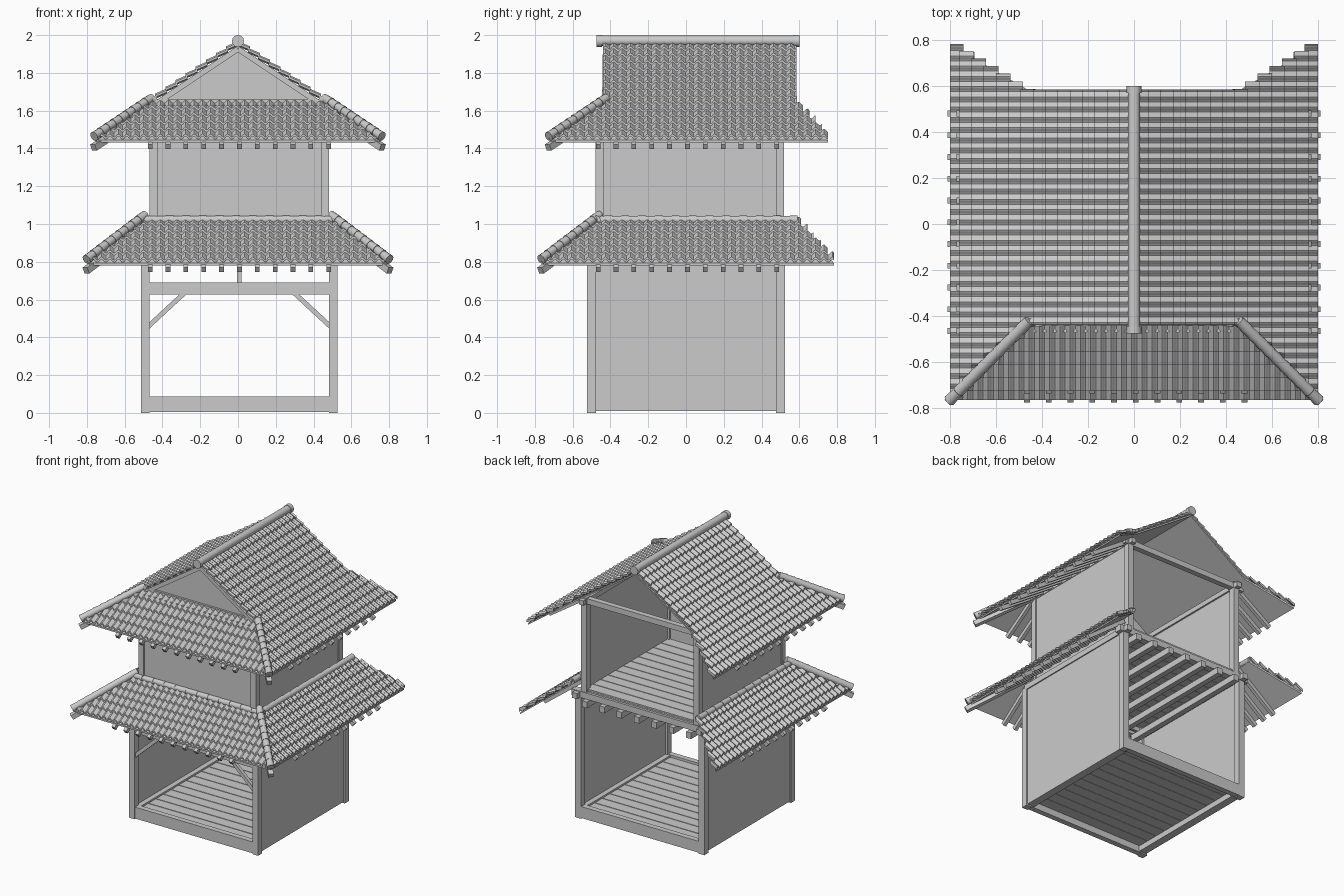
import bpy, bmesh, math
from mathutils import Vector, Matrix

if "Cube" in bpy.data.objects:
    bpy.data.objects.remove(bpy.data.objects["Cube"])

CX = 0.007          # walls sit slightly off the roof axis
HIP = 0.035         # front slopes are this much nearer than side slopes
TW = 0.0445         # tile width


class Part:
    """Collects closed solids into one named mesh object."""
    def __init__(self, name):
        self.name, self.bm = name, bmesh.new()

    def loft(self, a, b):
        """Solid between two matching closed loops."""
        A = [self.bm.verts.new(p) for p in a]
        B = [self.bm.verts.new(p) for p in b]
        n = len(A)
        for i in range(n):
            j = (i + 1) % n
            self.bm.faces.new((A[i], A[j], B[j], B[i]))
        self.bm.faces.new(A[::-1])
        self.bm.faces.new(B)

    def box(self, x0, x1, y0, y1, z0, z1):
        ring = [(x0, y0), (x1, y0), (x1, y1), (x0, y1)]
        self.loft([(x, y, z0) for x, y in ring], [(x, y, z1) for x, y in ring])

    def beam(self, p, q, w, h):
        p, q = Vector(p), Vector(q)
        f = (q - p).normalized()
        s = f.cross(Vector((0, 0, 1))).normalized() * w / 2
        u = s.cross(f).normalized() * h / 2
        off = [s + u, s - u, -s - u, -s + u]
        self.loft([p + o for o in off], [q + o for o in off])

    def tube(self, p, q, r0, r1, n=12):
        p, q = Vector(p), Vector(q)
        rot = (q - p).to_track_quat('Z', 'Y')
        c = [rot @ Vector((math.cos(2 * math.pi * i / n), math.sin(2 * math.pi * i / n), 0)) for i in range(n)]
        self.loft([p + v * r0 for v in c], [q + v * r1 for v in c])

    def barrels(self, p, q, count, r):
        """Row of overlapping round ridge tiles, wide end towards q."""
        p, q = Vector(p), Vector(q)
        for i in range(count):
            self.tube(p.lerp(q, i / count), p.lerp(q, (i + 1.12) / count), r * 0.86, r)

    def finish(self, smooth=False):
        bmesh.ops.recalc_face_normals(self.bm, faces=self.bm.faces)
        me = bpy.data.meshes.new(self.name)
        self.bm.to_mesh(me)
        self.bm.free()
        ob = bpy.data.objects.new(self.name, me)
        bpy.context.collection.objects.link(ob)
        if smooth:
            bpy.ops.object.select_all(action='DESELECT')
            ob.select_set(True)
            bpy.context.view_layer.objects.active = ob
            bpy.ops.object.shade_smooth_by_angle(angle=math.radians(40))


# Slope frames: d = distance outwards, u = along the eave
FRAMES = {
    "front": lambda d, u, z: (u, HIP - d, z),
    "right": lambda d, u, z: (d, u, z),
    "left": lambda d, u, z: (-d, u, z),
}


def tile_rows(part, P, prof, d0, d1, rows, lo, hi, start):
    """Wavy overlapping pantiles, clipped at the hips and stepped at the back."""
    step, n = (d1 - d0) / rows, 8
    for r in range(rows):
        a = d0 + r * step
        b, row = a + step + 0.010, a + step
        k0 = math.floor((lo(b) - start) / TW)
        k1 = math.ceil((hi(b, row) - start) / TW)
        for k in range(k0, k1):
            u0 = start + k * TW
            if u0 > hi(b, row) - 0.006 or u0 + TW < lo(b) + 0.006:
                continue
            loops = []
            for d, lift in ((a, 0.004), (b, 0.019)):
                top, bot = [], []
                for i in range(n + 1):
                    t = i / n
                    u = min(max(u0 + t * TW * 1.03, lo(d)), hi(d, row))
                    z = prof(d) + lift + 0.008 * math.sin(2 * math.pi * t)
                    top.append(P(d, u, z + 0.006))
                    bot.append(P(d, u, z - 0.006))
                loops.append(top + bot[::-1])
            part.loft(*loops)


def sheath(part, P, prof, d0, d1, lo, hi):
    """Thin board under the tiles."""
    def loop(d):
        l, h, z = lo(d), hi(d, d), prof(d) - 0.006
        return [P(d, l, z), P(d, h, z), P(d, h, z - 0.012), P(d, l, z - 0.012)]
    part.loft(loop(d0), loop(d1))


def build_roof(name, prof, top, eave, split, side_rows, front_rows, back):
    tiles, board = Part(name + "_roof_tiles"), Part(name + "_roof_boards")
    raft, hips = Part(name + "_rafters"), Part(name + "_hip_tiles")
    lo_s = lambda d: min(-0.44, HIP - d)
    hi_s = lambda d, row: 0.585 + back * max(0, row - split)
    for side, P in FRAMES.items():
        if side == "front":
            lo, hi, d0, rows, start = (lambda d: -d), (lambda d, row: d), split - 0.015, front_rows, -TW / 2
        else:
            lo, hi, d0, rows, start = lo_s, hi_s, top, side_rows, 0.585
        tile_rows(tiles, P, prof, d0, eave, rows, lo, hi, start)
        if d0 < split - 0.1:
            sheath(board, P, prof, d0, split, lo, hi)
        sheath(board, P, prof, max(d0, split - 0.015), eave, lo, hi)
        # rafters poking out below the eaves
        for i in range(11):
            u = -0.465 + i * 0.0945
            ends = [P(d, u, prof(d) - 0.033) for d in (split - 0.02, eave + 0.012)]
            raft.beam(*ends, 0.025, 0.03)
    # hip rafters and round hip tiles on both front corners
    for s in (-1, 1):
        hp = lambda d, dz: (s * d, HIP - d, prof(d) + dz)
        raft.beam(hp(split - 0.02, -0.035), hp(eave + 0.015, -0.035), 0.035, 0.035)
        hips.barrels(hp(split - 0.025, 0.022), hp(eave + 0.008, 0.022), 9, 0.026)
    tiles.finish(True)
    board.finish()
    raft.finish()
    hips.finish(True)


upper = lambda d: 1.95 - 0.667 * d
lower = lambda d: 1.02 - 0.76 * (d - 0.5)
build_roof("upper", upper, 0.0, 0.75, 0.48, 14, 5, 0.62)
build_roof("lower", lower, 0.5, 0.79, 0.515, 6, 6, 0.72)

# Main ridge with end caps
p = Part("main_ridge")
p.tube((0, -0.46, 1.97), (0, 0.585, 1.97), 0.027, 0.027)
for y in (-0.475, 0.57):
    p.tube((0, y, 1.968), (0, y + 0.03, 1.968), 0.032, 0.032)
p.finish(True)

# Ridge tiles where the lower roof meets the walls
p = Part("lower_roof_ridges")
p.barrels((-0.53, -0.475, 1.022), (0.53, -0.475, 1.022), 12, 0.023)
for s in (-1, 1):
    p.barrels((s * 0.51, -0.49, 1.022), (s * 0.51, 0.58, 1.022), 12, 0.023)
p.finish(True)

# Front gable panel, verge boards and flashing
p = Part("front_gable")
tri = [(-0.47, 1.625), (0.47, 1.625), (0, 1.938)]
p.loft([(x, -0.42, z) for x, z in tri], [(x, -0.40, z) for x, z in tri])
for s in (-1, 1):
    p.beam((0, -0.428, 1.925), (s * 0.46, -0.428, 1.618), 0.02, 0.025)
p.box(-0.46, 0.46, -0.435, -0.41, 1.63, 1.662)
p.finish()

# Posts of both storeys
p = Part("corner_posts")
for s in (-1, 1):
    for t in (-1, 1):
        x, y = CX + s * 0.498, t * 0.5
        p.box(x - 0.023, x + 0.023, y - 0.023, y + 0.023, 0, 0.9)
        x, y = CX + s * 0.454, 0.02 + t * 0.478
        p.box(x - 0.022, x + 0.022, y - 0.022, y + 0.022, 0.9, 1.62)
p.finish()

# Walls: sides below, sides and front above, back left open
p = Part("walls")
for s in (-1, 1):
    x = CX + s * 0.502
    p.box(x - 0.01, x + 0.01, -0.48, 0.48, 0.01, 0.9)
    x = CX + s * 0.458
    p.box(x - 0.01, x + 0.01, -0.46, 0.48, 0.9, 1.61)
p.box(CX - 0.44, CX + 0.44, -0.47, -0.45, 0.9, 1.63)
p.finish()

# Ground sills
p = Part("ground_sills")
for t in (-1, 1):
    p.box(CX - 0.48, CX + 0.48, t * 0.5 - 0.02, t * 0.5 + 0.02, 0.005, 0.088)
    p.box(CX + t * 0.475 - 0.02, CX + t * 0.475 + 0.02, -0.48, 0.48, 0.01, 0.085)
p.finish()

# Plank floors, boards running left to right
for name, w, z, y0, y1 in (("ground_floor", 0.46, 0.05, -0.48, 0.48), ("upper_floor", 0.45, 0.93, -0.45, 0.51)):
    p = Part(name)
    n = 11
    st = (y1 - y0) / n
    for i in range(n):
        p.box(CX - w, CX + w, y0 + i * st + 0.003, y0 + (i + 1) * st - 0.003, z, z + 0.022)
    p.box(CX - w, CX + w, y0, y1, z + 0.002, z + 0.012)
    p.finish()

# Front tie beam, short strut and knee braces
p = Part("front_frame")
p.box(CX - 0.48, CX + 0.48, -0.52, -0.48, 0.628, 0.69)
p.box(CX - 0.012, CX + 0.012, -0.512, -0.488, 0.69, 0.9)
for s in (-1, 1):
    p.beam((CX + s * 0.485, -0.5, 0.455), (CX + s * 0.285, -0.5, 0.64), 0.025, 0.025)
p.finish()

# Wall plates
p = Part("wall_plates")
p.box(CX - 0.55, CX + 0.55, 0.475, 0.525, 0.885, 0.93)
p.box(CX - 0.48, CX + 0.48, -0.52, -0.48, 0.885, 0.93)
p.box(CX - 0.52, CX + 0.50, 0.475, 0.515, 1.575, 1.615)
for s in (-1, 1):
    p.box(CX + s * 0.5 - 0.02, CX + s * 0.5 + 0.02, -0.5, 0.56, 0.885, 0.925)
    p.box(CX + s * 0.454 - 0.018, CX + s * 0.454 + 0.018, -0.45, 0.55, 1.575, 1.61)
p.finish()

# Floor joists poking out at the back
p = Part("floor_joists")
for i in range(7):
    x = CX - 0.42 + i * 0.14
    p.box(x - 0.02, x + 0.02, -0.5, 0.56, 0.84, 0.885)
p.finish()
